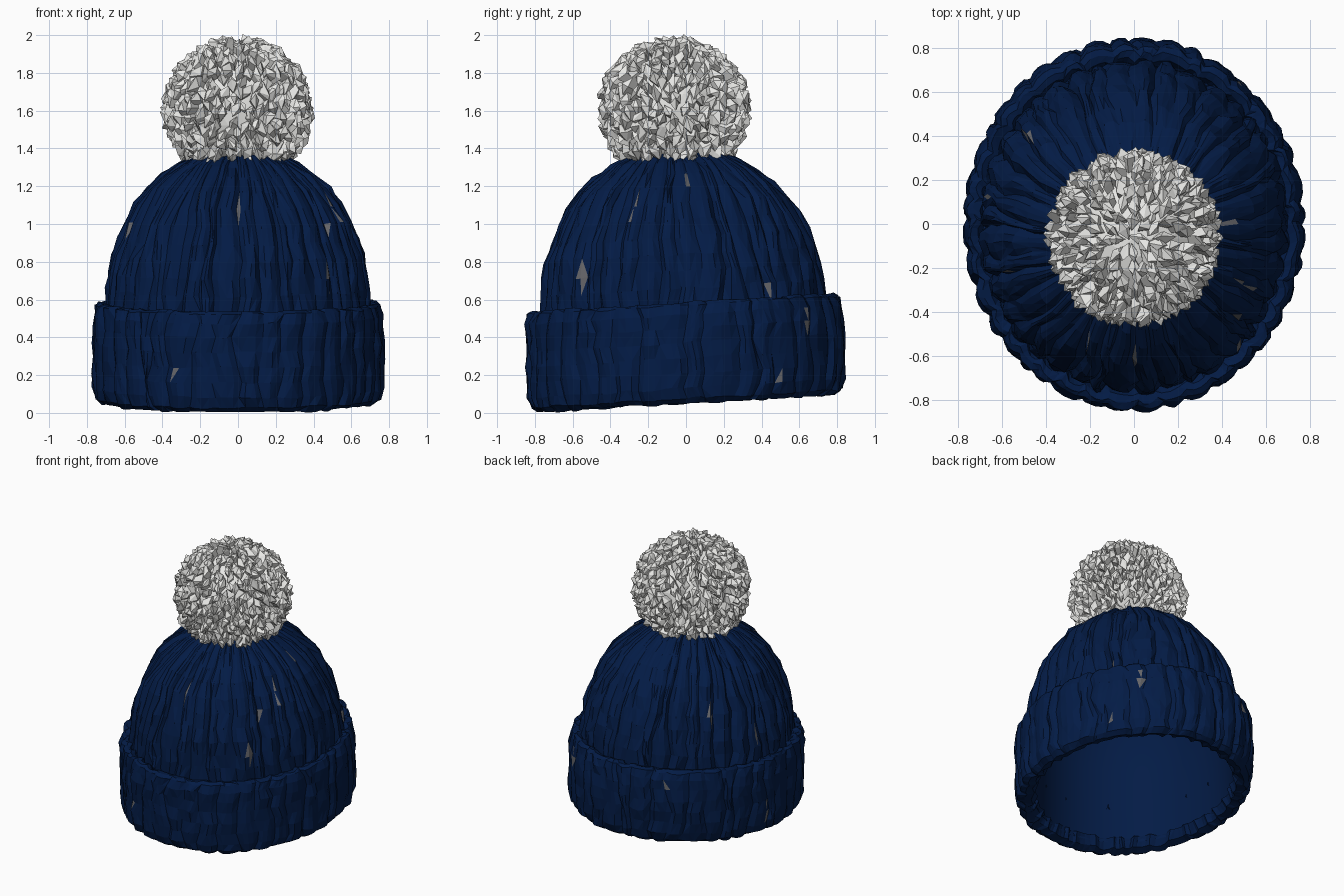
import bpy, bmesh, math, random
from mathutils import Vector

if "Cube" in bpy.data.objects:
    bpy.data.objects.remove(bpy.data.objects["Cube"])

random.seed(7)
RIBS, PER_RIB = 40, 4
SEG = RIBS * PER_RIB


def material(name, rgb):
    m = bpy.data.materials.new(name)
    m.diffuse_color = (*rgb, 1)
    m.use_nodes = True
    m.node_tree.nodes["Principled BSDF"].inputs["Base Color"].default_value = m.diffuse_color
    return m


navy = material("navy wool", (0.001, 0.011, 0.060))
white = material("off white yarn", (0.82, 0.82, 0.80))
grey = material("grey fleck", (0.13, 0.13, 0.14))


def finish(bm, name, mat, smooth=False):
    bmesh.ops.recalc_face_normals(bm, faces=bm.faces)
    me = bpy.data.meshes.new(name)
    bm.to_mesh(me)
    bm.free()
    me.materials.append(mat)
    for p in me.polygons:
        p.use_smooth = smooth
    ob = bpy.data.objects.new(name, me)
    bpy.context.collection.objects.link(ob)
    return ob


def tilt(x, y, z):
    # the whole hat leans slightly to the front
    return Vector((x, y - 0.06 * max(0, z - 0.3), z + 0.06 * y + 0.05))


def knit_lathe(name, profile, ratio, groove, wobble, smooth=False, cap=False):
    """Oval lathe whose wall is pressed into uneven knitted ribs."""
    bm = bmesh.new()
    width = [random.uniform(0.5, 1.3) for _ in range(RIBS)]
    drift = [random.uniform(-0.35, 0.35) for _ in range(RIBS)]
    rings = []
    for r, z in profile:
        drift = [0.8 * d + random.uniform(-0.2, 0.2) for d in drift]
        bump = [random.uniform(-wobble, wobble) for _ in range(RIBS)]
        lift = [random.uniform(-wobble, wobble) for _ in range(RIBS)]
        ring = []
        for i in range(SEG):
            k, f = divmod(i, PER_RIB)
            f /= PER_RIB
            arch = math.sin(math.pi * f) ** 0.6 if f > 0 else 0
            mix = drift[k - 1] * (1 - f) + drift[k] * f
            a = math.tau * (k + f + (mix if wobble else 0)) / RIBS
            fade = min(1, r / 0.5)
            depth = groove * width[k] * (1 - arch) - bump[k] * arch
            depth += random.uniform(-wobble, wobble) * 0.5
            rr = max(0.01, r - depth * fade)
            ring.append(bm.verts.new(tilt(rr * math.cos(a), rr * ratio * math.sin(a),
                                          z + lift[k] * arch)))
        rings.append(ring)
    for lo, hi in zip(rings, rings[1:]):
        for i in range(SEG):
            j = (i + 1) % SEG
            # random diagonals give the crumpled facets
            if random.random() < 0.5:
                tris = (lo[i], lo[j], hi[j]), (lo[i], hi[j], hi[i])
            else:
                tris = (lo[i], lo[j], hi[i]), (lo[j], hi[j], hi[i])
            for t in tris:
                bm.faces.new(t)
    if cap:
        bm.faces.new(rings[-1])
    return finish(bm, name, navy, smooth)


def fleck(ob, spots):
    """Turn the few faces nearest to each (azimuth, height, count) grey."""
    ob.data.materials.append(grey)
    for az, z, count in spots:
        d = Vector((math.cos(math.radians(az)), math.sin(math.radians(az)), 0))

        def gap(p):
            flat = Vector((p.center.x, p.center.y, 0))
            out = 9 if p.normal.dot(d) < 0.2 else 0
            return 2.5 * flat.angle(d) + abs(p.center.z - z) + out
        for p in sorted(ob.data.polygons, key=gap)[:count]:
            p.material_index = 1


# ribbed crown
crown = knit_lathe("crown", [(0.68, 0.30), (0.70, 0.42), (0.705, 0.52), (0.70, 0.61),
                             (0.687, 0.70), (0.667, 0.79), (0.637, 0.88), (0.597, 0.97),
                             (0.55, 1.06), (0.485, 1.145), (0.405, 1.215), (0.32, 1.275),
                             (0.23, 1.32), (0.12, 1.35), (0.02, 1.36)],
                   1.075, 0.032, 0.011, cap=True)
fleck(crown, [(-90, 1.08, 2), (-111, 1.15, 1), (-42, 0.92, 1), (-49, 0.73, 3), (0, 1.2, 2),
              (-29, 1.09, 2), (39, 0.68, 1), (170, 0.75, 2), (140, 0.95, 2), (200, 1.0, 1)])

# thick folded cuff
cuff = knit_lathe("folded_cuff", [(0.645, 0.08), (0.672, 0.015), (0.722, 0.0), (0.757, 0.025),
                                  (0.770, 0.08), (0.774, 0.16), (0.776, 0.24), (0.776, 0.32),
                                  (0.774, 0.40), (0.770, 0.47), (0.758, 0.52), (0.735, 0.535),
                                  (0.705, 0.525), (0.68, 0.47)], 1.09, 0.020, 0.008)
fleck(cuff, [(53, 0.48, 3), (39, 0.17, 1), (170, 0.2, 3), (115, 0.5, 1), (-115, 0.2, 1)])

# smooth inside
knit_lathe("lining", [(0.655, 0.05), (0.65, 0.2), (0.645, 0.4), (0.635, 0.6), (0.60, 0.78),
                      (0.54, 0.94), (0.45, 1.09), (0.33, 1.2), (0.18, 1.27),
                      (0.02, 1.29)], 1.08, 0.0, 0.0, smooth=True, cap=True)

# pompom: core ball covered with chunky clipped yarn tufts
centre = Vector((0, -0.065, 1.605))
size = Vector((0.40, 0.405, 0.39))
bm = bmesh.new()
bmesh.ops.create_icosphere(bm, subdivisions=3, radius=1)
for v in bm.verts:
    v.co = centre + v.co * size * 0.84
TUFTS = 520
for n in range(TUFTS):
    z = 1 - 2 * (n + 0.5) / TUFTS
    a = n * math.pi * (3 - math.sqrt(5))
    s = math.sqrt(1 - z * z)
    d = Vector((s * math.cos(a), s * math.sin(a), z))
    d = (d + Vector([random.uniform(-0.05, 0.05) for _ in range(3)])).normalized()
    # long side of each tuft runs mostly up and down the ball
    p = (Vector((0, 0, 1)) - d * d.z).normalized()
    q = d.cross(p)
    spin = random.uniform(-0.6, 0.6)
    p, q = p * math.cos(spin) + q * math.sin(spin), q * math.cos(spin) - p * math.sin(spin)
    length = random.uniform(0.96, 1.03)
    wide, thin = random.uniform(0.10, 0.14), random.uniform(0.055, 0.075)

    def spot(reach, along, across):
        return bm.verts.new(centre + (d * reach + p * along * wide + q * across * thin) * size)

    corners = [(1, 0), (0, 1), (-1, 0), (0, -1)]
    base = [spot(0.65, 0.5 * x, 0.5 * y) for x, y in corners]
    belly = [spot(length - random.uniform(0.02, 0.10), x, y) for x, y in corners]
    tip = spot(length + 0.01, random.uniform(-0.8, 0.8), random.uniform(-0.5, 0.5))
    for k in range(4):
        j = (k + 1) % 4
        bm.faces.new((base[k], base[j], belly[j], belly[k]))
        bm.faces.new((belly[k], belly[j], tip))
    bm.faces.new(base[::-1])
finish(bm, "pompom", white)
